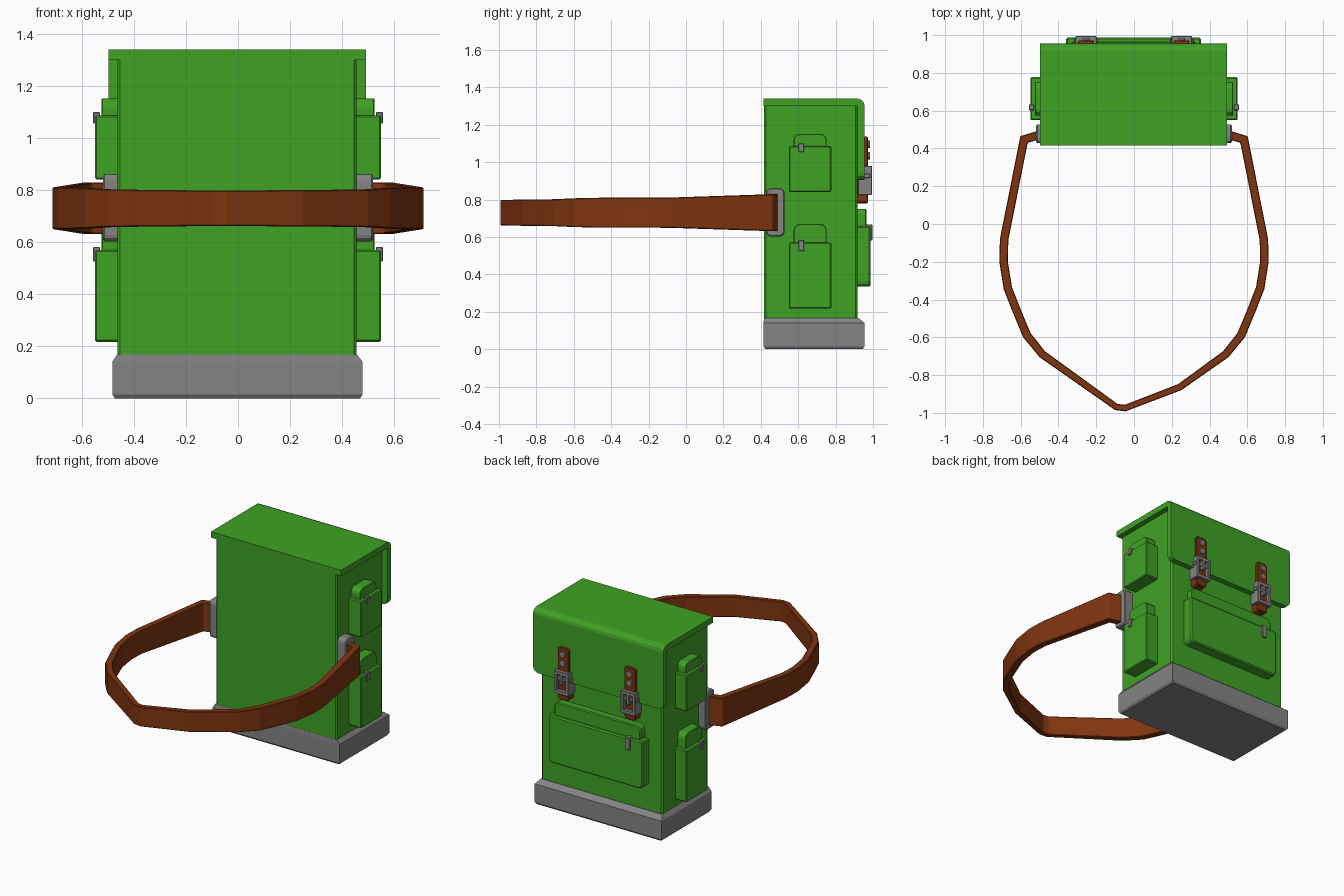
import bpy, bmesh, math
from mathutils import Vector, Matrix

if "Cube" in bpy.data.objects:
    bpy.data.objects.remove(bpy.data.objects["Cube"])


def material(name, rgb):
    m = bpy.data.materials.new(name)
    m.diffuse_color = (*rgb, 1)
    m.use_nodes = True
    m.node_tree.nodes["Principled BSDF"].inputs["Base Color"].default_value = m.diffuse_color
    return m


GREEN = material("green canvas", (0.05, 0.36, 0.018))
BROWN = material("brown leather", (0.215, 0.035, 0.005))
GREY = material("grey metal", (0.23, 0.23, 0.23))


def finish(name, bm, mat, bevel=0.0):
    bmesh.ops.recalc_face_normals(bm, faces=bm.faces)
    me = bpy.data.meshes.new(name)
    bm.to_mesh(me)
    bm.free()
    me.materials.append(mat)
    ob = bpy.data.objects.new(name, me)
    bpy.context.collection.objects.link(ob)
    if bevel:
        mod = ob.modifiers.new("edge", 'BEVEL')
        mod.width, mod.segments = bevel, 1
        mod.limit_method, mod.angle_limit = 'ANGLE', math.radians(40)
    return ob


def round_edges(bm, axis, radius, test, segments=3):
    """Round the edges running along one axis whose middle passes the test."""
    picked = []
    for e in bm.edges:
        d = (e.verts[1].co - e.verts[0].co).normalized()
        if abs(d[axis]) > 0.99 and test((e.verts[0].co + e.verts[1].co) / 2):
            picked.append(e)
    bmesh.ops.bevel(bm, geom=picked, offset=radius, segments=segments,
                    profile=0.5, affect='EDGES')


def box(name, x, y, z, mat, bevel=0.0, rounding=None):
    """Box from ranges; rounding = (axis, radius, test)."""
    bm = bmesh.new()
    bmesh.ops.create_cube(bm, size=1)
    for v in bm.verts:
        v.co = [r[0] if c < 0 else r[1] for c, r in zip(v.co, (x, y, z))]
    if rounding:
        round_edges(bm, *rounding)
    return finish(name, bm, mat, bevel)


def extrude_x(name, profile, x0, x1, mat, rounding=None, bevel=0.0):
    """Extrude a (y, z) profile along x."""
    bm = bmesh.new()
    f = bm.faces.new([bm.verts.new((x0, y, z)) for y, z in profile])
    new = bmesh.ops.extrude_face_region(bm, geom=[f])["geom"]
    for v in new:
        if isinstance(v, bmesh.types.BMVert):
            v.co.x = x1
    if rounding:
        round_edges(bm, *rounding)
    return finish(name, bm, mat, bevel)


# Bag body
box("bag_body", (-0.463, 0.456), (0.418, 0.917), (0.1, 1.31), GREEN, 0.01)

# Base tray with sloped rim and chamfered underside
bm = bmesh.new()
rings = []
for x0, x1, y0, y1, z in ((-0.473, 0.469, 0.425, 0.945, 0), (-0.483, 0.479, 0.415, 0.955, 0.015),
                          (-0.483, 0.479, 0.415, 0.955, 0.14), (-0.464, 0.457, 0.417, 0.92, 0.168)):
    rings.append([bm.verts.new((x, y, z)) for x, y in ((x0, y0), (x1, y0), (x1, y1), (x0, y1))])
for a, b in zip(rings, rings[1:]):
    for i in range(4):
        bm.faces.new((a[i], a[(i + 1) % 4], b[(i + 1) % 4], b[i]))
bm.faces.new(rings[0])
bm.faces.new(rings[-1])
finish("base_tray", bm, GREY)

# Lid with hanging flap, its lower corners rounded
extrude_x("lid_flap",
          [(0.415, 1.30), (0.415, 1.34), (0.918, 1.34), (0.938, 1.333), (0.95, 1.32),
           (0.955, 1.30), (0.955, 0.905), (0.917, 0.905), (0.917, 1.30)],
          -0.497, 0.492, GREEN, (1, 0.04, lambda c: c.z < 1))

# Back pocket, its top cover and clasp
box("back_pocket", (-0.36, 0.355), (0.9, 0.987), (0.335, 0.66), GREEN, 0.008,
    (1, 0.03, lambda c: c.z < 0.5))
box("back_pocket_cover", (-0.33, 0.325), (0.9, 0.966), (0.6, 0.75), GREEN, 0.006,
    (1, 0.03, lambda c: c.z > 0.7))
box("back_pocket_clasp", (-0.27, -0.235), (0.962, 0.996), (0.58, 0.668), GREY, 0.004)

# Side pockets, covers and clasps
for side, s in (("right", 1), ("left", -1)):
    def xr(a, b):
        return tuple(sorted((s * a, s * b)))
    for level, z0, z1, z2 in (("lower", 0.217, 0.57, 0.67), ("upper", 0.84, 1.087, 1.152)):
        n = f"{side}_{level}_pocket"
        box(n, xr(0.44, 0.549), (0.55, 0.777), (z0, z1), GREEN, 0.006)
        box(n + "_cover", xr(0.44, 0.525), (0.575, 0.752), (z1 - 0.1, z2), GREEN, 0.004,
            (0, 0.035, lambda c, t=z1: c.z > t))
        box(n + "_clasp", xr(0.53, 0.557), (0.602, 0.632),
            (z1 - (0.045 if level == "lower" else 0.032), z1 + 0.012), GREY, 0.003)
    # Metal bracket holding the carrying belt
    box(f"{side}_belt_bracket", xr(0.45, 0.518), (0.428, 0.527), (0.603, 0.862), GREY, 0.006,
        (0, 0.025, lambda c: True))

# Two closing straps with studs and buckles
for side, cx in (("right", 0.252), ("left", -0.254)):
    box(f"{side}_closing_strap", (cx - 0.042, cx + 0.042), (0.91, 0.972), (0.78, 1.137), BROWN, 0.004,
        (1, 0.018, lambda c: True))
    for i, z in enumerate((1.095, 1.035)):
        bm = bmesh.new()
        bmesh.ops.create_cone(bm, cap_ends=True, segments=10, radius1=0.02, radius2=0.02, depth=0.03,
                              matrix=Matrix.Translation((cx, 0.968, z)) @ Matrix.Rotation(math.pi / 2, 4, 'X'))
        finish(f"{side}_strap_stud_{i + 1}", bm, GREY)
    bars = {"left_bar": (-0.055, -0.033, 0.825, 0.98), "right_bar": (0.033, 0.055, 0.825, 0.98),
            "bottom_bar": (-0.05, 0.05, 0.825, 0.85), "top_bar": (-0.05, 0.05, 0.955, 0.98),
            "cross_bar": (-0.062, 0.062, 0.915, 0.94), "prong": (-0.01, 0.01, 0.89, 0.98)}
    for part, (a, b, z0, z1) in bars.items():
        y0 = 0.92 if "bar" in part and part != "bottom_bar" else 0.95
        y1 = 0.985 if part == "cross_bar" else 0.995
        box(f"{side}_buckle_{part}", (cx + a, cx + b), (y0, y1), (z0, z1), GREY, 0.003)

# Carrying belt: outer outline (x, y, half height, thickness), side mirrored
half = [(0.47, 0.505, 0.1, 0.045), (0.602, 0.465, 0.098, 0.045), (0.71, -0.08, 0.081, 0.045),
        (0.713, -0.2, 0.08, 0.045), (0.69, -0.345, 0.08, 0.045), (0.645, -0.46, 0.08, 0.045),
        (0.587, -0.6, 0.077, 0.045), (0.5, -0.705, 0.072, 0.042)]
path = half + [(0.25, -0.88, 0.07, 0.036), (-0.045, -0.992, 0.068, 0.034), (-0.1, -0.985, 0.068, 0.034)]
path += [(-x, y, h, t) for x, y, h, t in reversed(half)]
pts = [Vector(p[:2]) for p in path]
bm = bmesh.new()
sections = []
for i, (x, y, h, t) in enumerate(path):
    dirs = []
    if i > 0:
        dirs.append((pts[i] - pts[i - 1]).normalized())
    if i < len(pts) - 1:
        dirs.append((pts[i + 1] - pts[i]).normalized())
    d = sum(dirs, Vector((0, 0))).normalized()
    n = Vector((d.y, -d.x)) / max(0.6, d.dot(dirs[0]))   # points into the loop
    inner = pts[i] + n * t
    sections.append([bm.verts.new((p.x, p.y, 0.73 + k * h))
                     for p, k in ((pts[i], -1), (pts[i], 1), (inner, 1), (inner, -1))])
for a, b in zip(sections, sections[1:]):
    for i in range(4):
        bm.faces.new((a[i], a[(i + 1) % 4], b[(i + 1) % 4], b[i]))
bm.faces.new(sections[0])
bm.faces.new(sections[-1])
finish("carrying_belt", bm, BROWN, 0.004)
